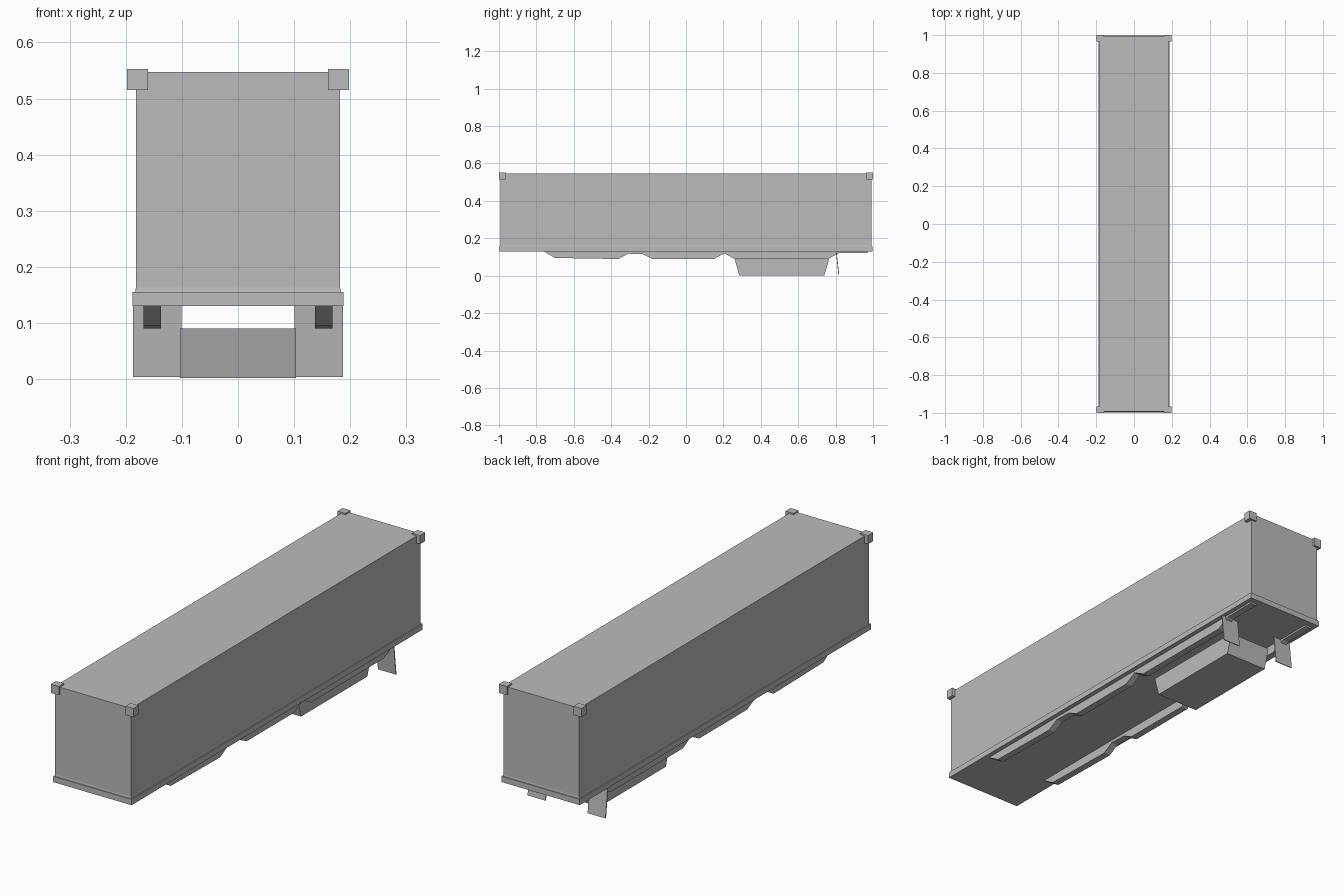
import bpy
import bmesh

cube = bpy.data.objects.get("Cube")
if cube:
    bpy.data.objects.remove(cube, do_unlink=True)

grey = bpy.data.materials.new("plain grey")
grey.use_nodes = True
colour = (0.5, 0.5, 0.5, 1)
grey.diffuse_color = colour
grey.node_tree.nodes["Principled BSDF"].inputs["Base Color"].default_value = colour


def side_prism(name, profile, x0, x1):
    """Extrude a (y, z) side profile across x."""
    bm = bmesh.new()
    face = bm.faces.new([bm.verts.new((x0, y, z)) for y, z in profile])
    ext = bmesh.ops.extrude_face_region(bm, geom=[face])["geom"]
    moved = [v for v in ext if isinstance(v, bmesh.types.BMVert)]
    bmesh.ops.translate(bm, vec=(x1 - x0, 0, 0), verts=moved)
    bmesh.ops.recalc_face_normals(bm, faces=bm.faces)
    mesh = bpy.data.meshes.new(name)
    bm.to_mesh(mesh)
    bm.free()
    mesh.materials.append(grey)
    obj = bpy.data.objects.new(name, mesh)
    bpy.context.collection.objects.link(obj)
    return obj


def box(name, x, y, z):
    return side_prism(name, [(y[0], z[0]), (y[1], z[0]), (y[1], z[1]), (y[0], z[1])], *x)


# Cargo body and the floor frame with its chamfered upper edge
box("cargo_body", (-0.182, 0.182), (-0.993, 0.992), (0.15, 0.547))
frame = box("floor_frame", (-0.188, 0.188), (-0.998, 0.997), (0.13, 0.163))
for v in frame.data.vertices:
    if v.co.z > 0.15:
        v.co.x *= 0.182 / 0.188
        v.co.y *= 0.993 / 0.998
frame_rim = box("floor_frame_rim", (-0.188, 0.188), (-0.998, 0.997), (0.13, 0.155))

# Low container hung between the rails
side_prism("underfloor_box", [(0.26, 0.09), (0.285, 0.002), (0.74, 0.002), (0.765, 0.09)],
           -0.103, 0.103)

# Stepped chassis rail, seen from the side
rail = [(-0.76, 0.131), (-0.70, 0.095), (-0.40, 0.09), (-0.36, 0.09), (-0.31, 0.118),
        (-0.23, 0.115), (-0.18, 0.09), (0.15, 0.09), (0.205, 0.12), (0.26, 0.09),
        (0.76, 0.09), (0.82, 0.122), (0.97, 0.122), (0.97, 0.131)]
flap = [(0.801, 0.131), (0.805, 0.131), (0.819, 0.004), (0.815, 0.004)]

# Parts on both sides
for side, s in (("left", 1), ("right", -1)):
    side_prism(side + "_chassis_rail", rail, s * 0.137, s * 0.168)
    side_prism(side + "_mud_flap", flap, s * 0.101, s * 0.187)
    for end, e in (("front", -1), ("back", 1)):
        box(f"{end}_{side}_corner_block", (s * 0.16, s * 0.198),
            (e * 0.965, e * 1.0), (0.515, 0.553))
